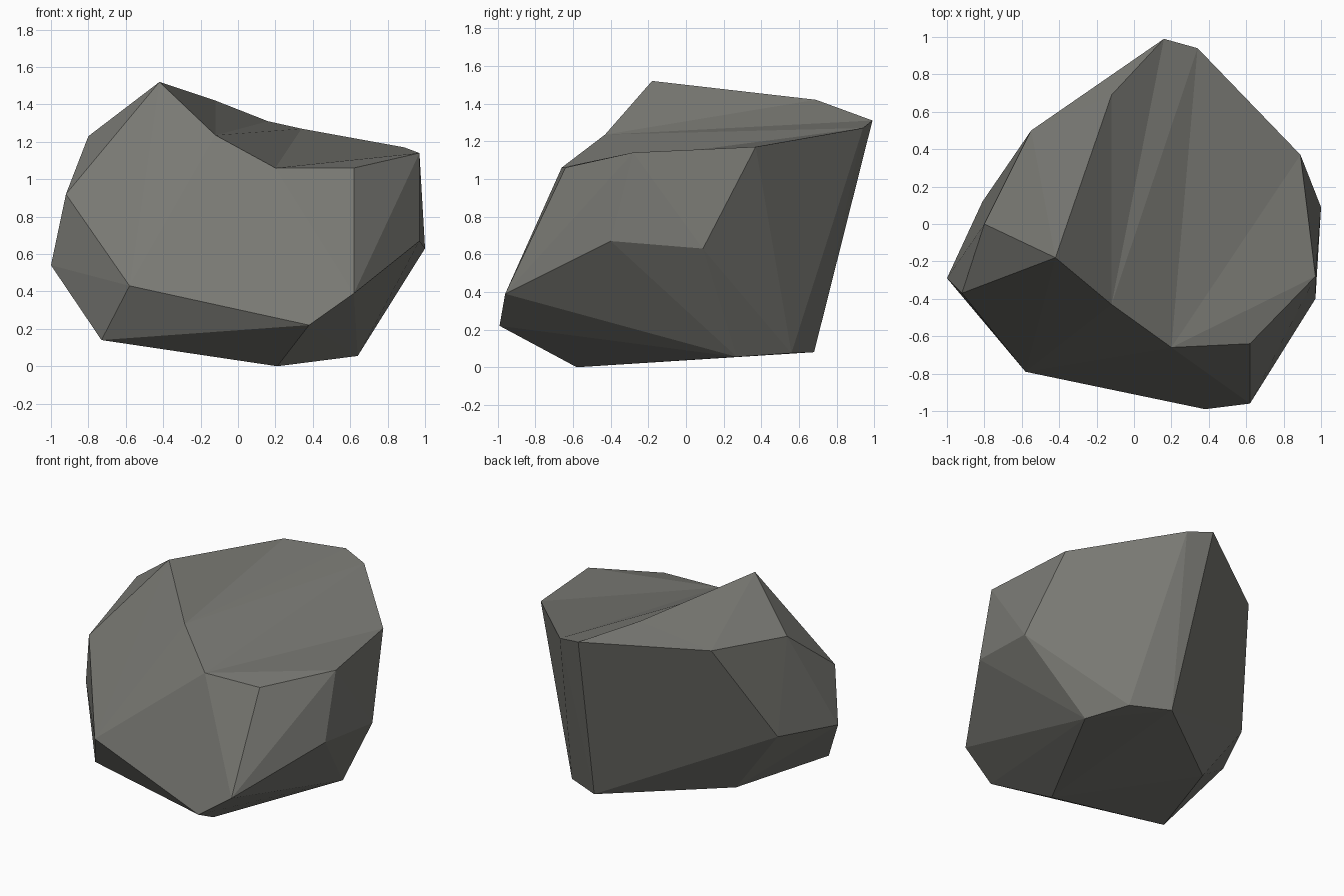
import bpy, bmesh

if "Cube" in bpy.data.objects:
    bpy.data.objects.remove(bpy.data.objects["Cube"])

# Corner points of the boulder, one letter each
P = {
    'A': (-.42, -.18, 1.52), 'B': (.16, .99, 1.31), 'C': (.34, .94, 1.27), 'D': (.89, .37, 1.17),
    'E': (1.0, .09, .63), 'F': (.97, -.28, 1.14), 'G': (.97, -.40, .67), 'H': (.62, -.64, 1.06),
    'I': (.20, -.66, 1.06), 'J': (.62, -.96, .39), 'K': (.38, -.99, .22), 'L': (-.58, -.79, .43),
    'M': (-.92, -.37, .92), 'N': (-1.0, -.29, .54), 'O': (-.12, -.43, 1.235), 'P': (-.12, .69, 1.42),
    'Q': (-.55, .50, 1.25), 'R': (-.80, 0, 1.23), 'S': (-.81, .12, .56), 'T': (-.73, -.57, .14),
    'U': (.21, -.58, 0), 'V': (.25, .68, .08), 'W': (.64, .27, .055), 'X': (.51, .56, .075),
    'Y': (-.48, .12, .11),
}

# Convex outer shell
bm = bmesh.new()
v = {k: bm.verts.new(co) for k, co in P.items()}
bmesh.ops.convex_hull(bm, input=list(bm.verts))

# Open the shell over the top valley and the front
rim = {v[k] for k in "APBCDFHIOJKLM"}
bridges = [f for f in bm.faces if all(c in rim for c in f.verts)]
bmesh.ops.delete(bm, geom=bridges, context='FACES_ONLY')

# Sunken valley on top, then the broad front facets
for tri in "AOP POB OBC OIC ICD IDF IFH AML ALO OLI ILK IKJ IJH HJF".split():
    bm.faces.new([v[k] for k in tri])
for e in [e for e in bm.edges if not e.link_faces]:
    bm.edges.remove(e)
bmesh.ops.recalc_face_normals(bm, faces=list(bm.faces))

mesh = bpy.data.meshes.new("boulder")
bm.to_mesh(mesh)
bm.free()

stone = bpy.data.materials.new("stone grey")
stone.diffuse_color = (.19, .19, .172, 1)
stone.use_nodes = True
stone.node_tree.nodes["Principled BSDF"].inputs["Base Color"].default_value = stone.diffuse_color
mesh.materials.append(stone)
boulder = bpy.data.objects.new("boulder", mesh)
bpy.context.collection.objects.link(boulder)
